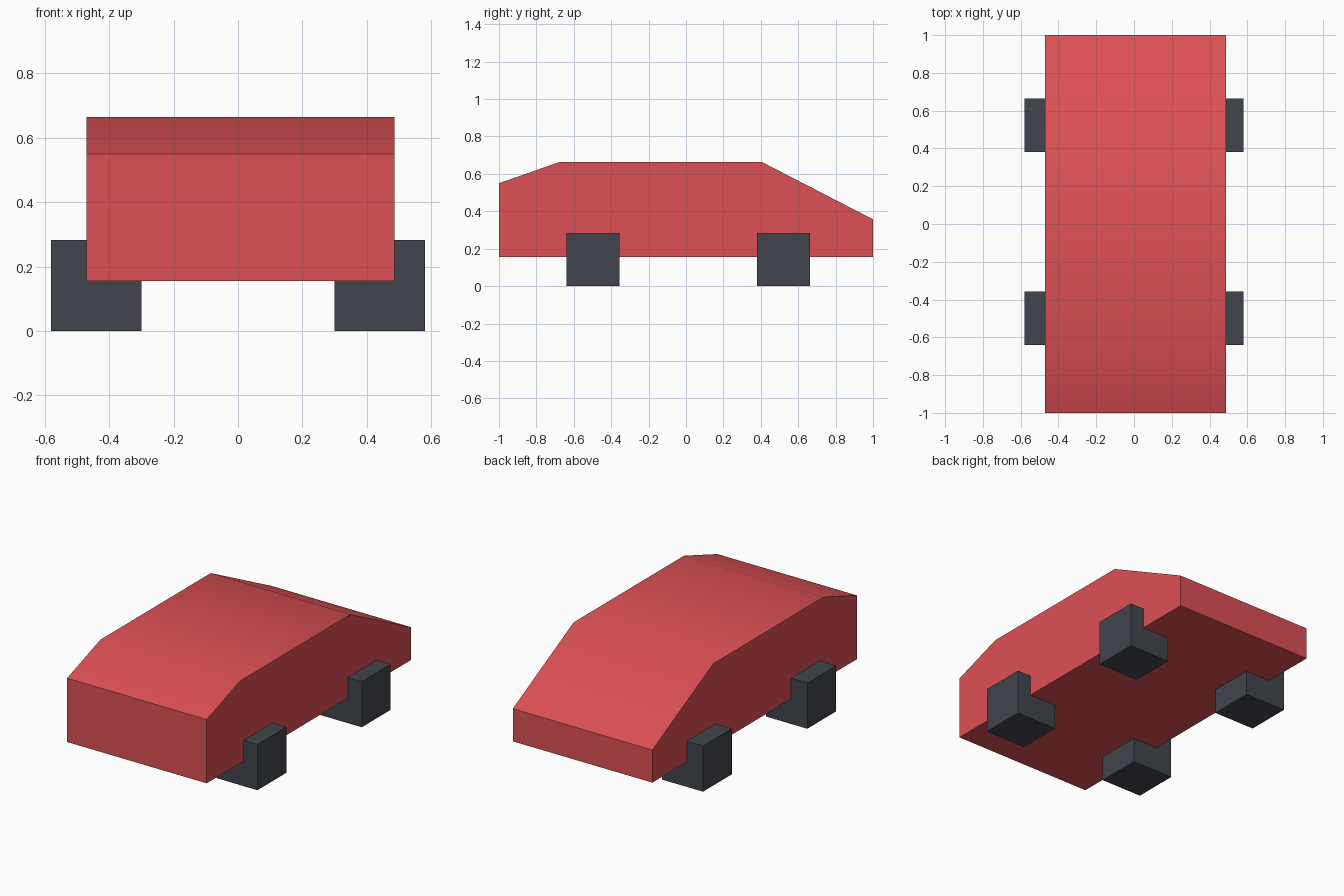
import bpy, bmesh, math
from mathutils import Matrix

if "Cube" in bpy.data.objects:
    bpy.data.objects.remove(bpy.data.objects["Cube"])


def material(name, rgb):
    m = bpy.data.materials.new(name)
    m.diffuse_color = (*rgb, 1)
    m.use_nodes = True
    m.node_tree.nodes["Principled BSDF"].inputs["Base Color"].default_value = m.diffuse_color
    return m


RED = material("red paint", (0.72, 0.08, 0.09))
DARK = material("dark rubber", (0.052, 0.061, 0.074))


def finish(bm, name, mat):
    bmesh.ops.recalc_face_normals(bm, faces=bm.faces)
    me = bpy.data.meshes.new(name)
    bm.to_mesh(me)
    bm.free()
    me.materials.append(mat)
    ob = bpy.data.objects.new(name, me)
    bpy.context.collection.objects.link(ob)
    return ob


# Body: side profile (y, z) extruded across the width
profile = [(-1, 0.155), (1, 0.155), (1, 0.357), (0.405, 0.664),
           (-0.675, 0.664), (-1, 0.55)]
x0, x1 = -0.47, 0.486
bm = bmesh.new()
side = bm.faces.new([bm.verts.new((x0, y, z)) for y, z in profile])
ext = bmesh.ops.extrude_face_region(bm, geom=[side])
bmesh.ops.translate(bm, vec=(x1 - x0, 0, 0),
                    verts=[v for v in ext["geom"] if isinstance(v, bmesh.types.BMVert)])
body = finish(bm, "body", RED)

# Roof slopes blend smoothly, corners stay sharp
bpy.context.view_layer.objects.active = body
body.select_set(True)
bpy.ops.object.shade_smooth_by_angle(angle=math.radians(30))

# Wheels: four plain blocks
for end, y in (("front", -0.498), ("rear", 0.522)):
    for label, s in (("left", -1), ("right", 1)):
        bm = bmesh.new()
        bmesh.ops.create_cube(bm, size=1, matrix=Matrix.Translation((s * 0.44, y, 0.1415))
                              @ Matrix.Diagonal((0.282, 0.283, 0.283, 1)))
        finish(bm, f"{end}_{label}_wheel", DARK)
